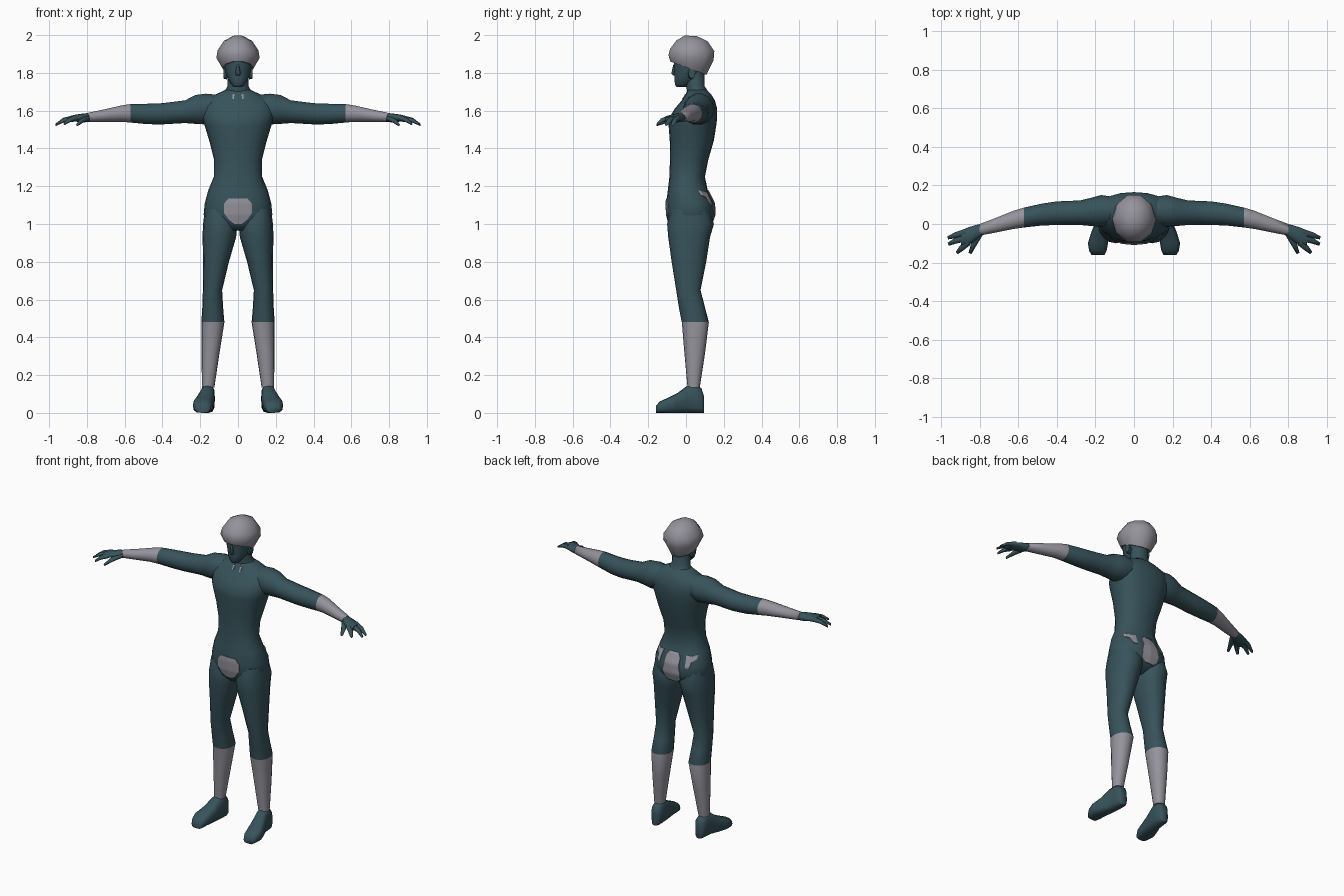
import bpy, bmesh, math
from mathutils import Vector
from mathutils.bvhtree import BVHTree

cube = bpy.data.objects.get("Cube")
if cube:
    bpy.data.objects.remove(cube, do_unlink=True)


def material(name, color):
    m = bpy.data.materials.new(name)
    m.use_nodes = True
    m.diffuse_color = color
    m.node_tree.nodes["Principled BSDF"].inputs["Base Color"].default_value = color
    return m


TEAL = material("dark teal", (0.038, 0.085, 0.102, 1))
GREY = material("pale grey", (0.30, 0.29, 0.33, 1))


def finish(bm, name, mats, mirror=False, rule=None, angle=70):
    """Turn a bmesh into a smooth object, coloured by rule(face centre)."""
    bmesh.ops.recalc_face_normals(bm, faces=bm.faces)
    if rule:
        for f in bm.faces:
            f.material_index = int(rule(f.calc_center_median()))
    mesh = bpy.data.meshes.new(name)
    bm.to_mesh(mesh)
    bm.free()
    ob = bpy.data.objects.new(name, mesh)
    bpy.context.collection.objects.link(ob)
    for m in mats:
        mesh.materials.append(m)
    bpy.ops.object.select_all(action="DESELECT")
    ob.select_set(True)
    bpy.context.view_layer.objects.active = ob
    bpy.ops.object.shade_smooth_by_angle(angle=math.radians(angle))
    if mirror:
        ob.modifiers.new("mirror", "MIRROR")
    return ob


def loft(name, rings, mats=(TEAL,), n=16, power=2.0, **options):
    """Skin rounded rings, each given as centre, half axis u, half axis v."""
    bm = bmesh.new()
    loops = []
    for c, u, v in rings:
        loop = []
        for i in range(n):
            a = math.tau * i / n
            s, t = (math.copysign(abs(k) ** (2 / power), k) for k in (math.cos(a), math.sin(a)))
            loop.append(bm.verts.new(Vector(c) + Vector(u) * s + Vector(v) * t))
        loops.append(loop)
    for a, b in zip(loops, loops[1:]):
        for i in range(n):
            j = (i + 1) % n
            bm.faces.new((a[i], a[j], b[j], b[i]))
    bm.faces.new(loops[0])
    bm.faces.new(loops[-1])
    return finish(bm, name, mats, **options)


def level(z, half, front, back, x=0, zb=None):
    """Ring around a vertical part; zb tilts the back edge."""
    zb = z if zb is None else zb
    return ((x, (front + back) / 2, (z + zb) / 2), (half, 0, 0),
            (0, (back - front) / 2, (zb - z) / 2))


def across(x, front, back, low, high):
    """Ring around a part that runs sideways."""
    return ((x, (front + back) / 2, (low + high) / 2),
            (0, (back - front) / 2, 0), (0, 0, (high - low) / 2))


def finger(name, points, radii):
    rings = []
    d = (Vector(points[-1]) - Vector(points[0])).normalized()
    side = Vector((-d.y, d.x, 0)).normalized()
    for p, r in zip(points, radii):
        rings.append((p, side * r, Vector((0, 0, r * 0.8))))
    loft(name, rings, n=8, mirror=True)


# Torso, from crotch to neck base
torso = loft("torso", [level(*r) for r in (
    (0.965, 0.06, -0.06, 0.07), (1.0, 0.155, -0.09, 0.135), (1.05, 0.182, -0.102, 0.153),
    (1.11, 0.176, -0.105, 0.15), (1.18, 0.157, -0.096, 0.115), (1.25, 0.128, -0.088, 0.1),
    (1.34, 0.127, -0.085, 0.118), (1.44, 0.152, -0.086, 0.147), (1.52, 0.176, -0.092, 0.16),
    (1.56, 0.19, -0.09, 0.165), (1.61, 0.195, -0.06, 0.165), (1.655, 0.18, -0.022, 0.153),
    (1.69, 0.11, 0.0, 0.13), (1.712, 0.062, 0.01, 0.108))], n=20, power=2.25)

# Legs with pale shins
loft("leg", [level(*r) for r in (
    (1.08, 0.075, -0.08, 0.12, 0.1), (1.0, 0.091, -0.1, 0.148, 0.094),
    (0.93, 0.089, -0.094, 0.127, 0.099), (0.8, 0.068, -0.076, 0.107, 0.116),
    (0.65, 0.051, -0.052, 0.077, 0.135), (0.56, 0.055, -0.038, 0.1, 0.134),
    (0.48, 0.061, -0.022, 0.121, 0.133), (0.31, 0.047, -0.008, 0.1, 0.146),
    (0.135, 0.033, 0.008, 0.073, 0.158))], (TEAL, GREY), mirror=True,
    power=2.2, rule=lambda c: 0.13 < c.z < 0.48)

# Feet, from heel to toe
loft("foot", [((x, y, top / 2), (half, 0, 0), (0, 0, top / 2)) for y, x, half, top in (
    (0.096, 0.157, 0.022, 0.085), (0.082, 0.157, 0.033, 0.13), (0.045, 0.159, 0.037, 0.148),
    (0.005, 0.163, 0.039, 0.143), (-0.045, 0.175, 0.047, 0.105), (-0.1, 0.187, 0.052, 0.078),
    (-0.14, 0.187, 0.045, 0.06), (-0.16, 0.186, 0.034, 0.035))],
    n=12, power=3, mirror=True)

# Arms with pale forearms
loft("arm", [across(*r) for r in (
    (0.1, 0.0, 0.14, 1.55, 1.685), (0.17, -0.015, 0.15, 1.525, 1.692),
    (0.225, -0.01, 0.135, 1.528, 1.685), (0.28, -0.005, 0.122, 1.533, 1.656),
    (0.4, -0.005, 0.117, 1.526, 1.641), (0.48, -0.008, 0.105, 1.527, 1.638),
    (0.57, -0.018, 0.085, 1.536, 1.636), (0.62, -0.025, 0.07, 1.54, 1.628),
    (0.72, -0.045, 0.03, 1.54, 1.605), (0.8, -0.06, 0.0, 1.54, 1.588))],
    (TEAL, GREY), n=14, mirror=True, rule=lambda c: c.x > 0.57)

# Hands
loft("palm", [across(*r) for r in (
    (0.785, -0.055, 0.0, 1.54, 1.588), (0.82, -0.085, -0.005, 1.538, 1.585),
    (0.86, -0.11, -0.018, 1.542, 1.579), (0.895, -0.113, -0.032, 1.54, 1.57))],
    n=12, mirror=True)
for name, points in (
        ("little_finger", ((0.87, -0.043, 1.562), (0.925, -0.058, 1.55), (0.965, -0.072, 1.526))),
        ("middle_finger", ((0.87, -0.072, 1.561), (0.925, -0.087, 1.548), (0.963, -0.105, 1.526))),
        ("index_finger", ((0.86, -0.095, 1.56), (0.893, -0.125, 1.55), (0.918, -0.15, 1.53))),
        ("thumb", ((0.8, -0.05, 1.56), (0.83, -0.105, 1.545), (0.85, -0.153, 1.525)))):
    finger(name, points, (0.018, 0.015, 0.008))

# Neck and head
loft("neck", [level(*r) for r in (
    (1.67, 0.1, 0.0, 0.14), (1.7, 0.072, 0.005, 0.12), (1.73, 0.056, 0.0, 0.1),
    (1.82, 0.056, -0.01, 0.098))], n=14)
loft("head", [level(*r) for r in (
    (1.724, 0.022, -0.05, 0.0), (1.738, 0.038, -0.06, 0.03, 0, 1.75),
    (1.77, 0.056, -0.062, 0.07), (1.81, 0.068, -0.063, 0.095),
    (1.84, 0.074, -0.066, 0.105), (1.9, 0.078, -0.07, 0.125))], n=14, power=2.2)
loft("nose", [level(*r) for r in (
    (1.785, 0.01, -0.066, -0.05), (1.797, 0.014, -0.08, -0.05),
    (1.845, 0.007, -0.068, -0.05))], n=6)
loft("ear", [across(*r) for r in (
    (0.058, 0.01, 0.045, 1.765, 1.825), (0.077, 0.012, 0.05, 1.77, 1.832))],
    n=8, mirror=True)

# Bulging cap, tilted down at the back
loft("cap", [level(z, half, front, back, 0, zb) for z, zb, half, front, back in (
    (1.86, 1.80, 0.06, -0.06, 0.085), (1.862, 1.788, 0.083, -0.088, 0.112),
    (1.895, 1.865, 0.115, -0.099, 0.152), (1.928, 1.915, 0.107, -0.09, 0.156),
    (1.972, 1.968, 0.074, -0.055, 0.118), (1.998, 1.994, 0.025, -0.008, 0.06))],
    (GREY,), n=10)

# Thin plates that hug the torso
tree = BVHTree.FromObject(torso, bpy.context.evaluated_depsgraph_get())


def patch(name, outline, facing, steps=8, mirror=False):
    """Drop a filled (x, z) outline onto the torso from the front (-1) or back (1)."""
    def surface(p):
        hit = tree.ray_cast(Vector((p.x, facing, p.y)), Vector((0, -facing, 0)))
        return hit[0] + hit[1] * 0.004
    bm = bmesh.new()
    pts = [Vector(p) for p in outline]
    edge = [a.lerp(b, k / 4) for a, b in zip(pts, pts[1:] + pts[:1]) for k in range(4)]
    mid = sum(pts, Vector((0, 0))) / len(pts)
    hub = bm.verts.new(surface(mid))
    loops = [[bm.verts.new(surface(mid.lerp(p, s / steps))) for p in edge]
             for s in range(1, steps + 1)]
    for i in range(len(edge)):
        j = (i + 1) % len(edge)
        bm.faces.new((hub, loops[0][i], loops[0][j]))
        for a, b in zip(loops, loops[1:]):
            bm.faces.new((a[i], b[i], b[j], a[j]))
    bmesh.ops.recalc_face_normals(bm, faces=bm.faces)
    if sum(f.normal.y for f in bm.faces) * facing < 0:
        bmesh.ops.reverse_faces(bm, faces=bm.faces)
    rim = bmesh.ops.extrude_edge_only(bm, edges=[e for e in bm.edges if e.is_boundary])
    for v in rim["geom"]:
        if isinstance(v, bmesh.types.BMVert):
            v.co.y -= facing * 0.008
    finish(bm, name, (GREY,), mirror=mirror)


def symmetric(half):
    return half + [(-x, z) for x, z in reversed(half)]


patch("front_panel", symmetric([(0.05, 1.135), (0.074, 1.105), (0.074, 1.06),
                                (0.05, 1.025), (0.018, 1.0)]), -1)
patch("back_panel", symmetric([(0.03, 1.175), (0.048, 1.15), (0.05, 1.1), (0.06, 1.06),
                               (0.055, 1.02), (0.03, 1.0)]), 1)
patch("hip_panel", [(0.078, 1.17), (0.105, 1.165), (0.135, 1.175), (0.138, 1.15),
                    (0.115, 1.135), (0.11, 1.1), (0.088, 1.1), (0.085, 1.135)], 1, mirror=True)
patch("collar_mark", [(0.018, 1.685), (0.03, 1.685), (0.03, 1.66), (0.022, 1.66)],
      -1, steps=2, mirror=True)
